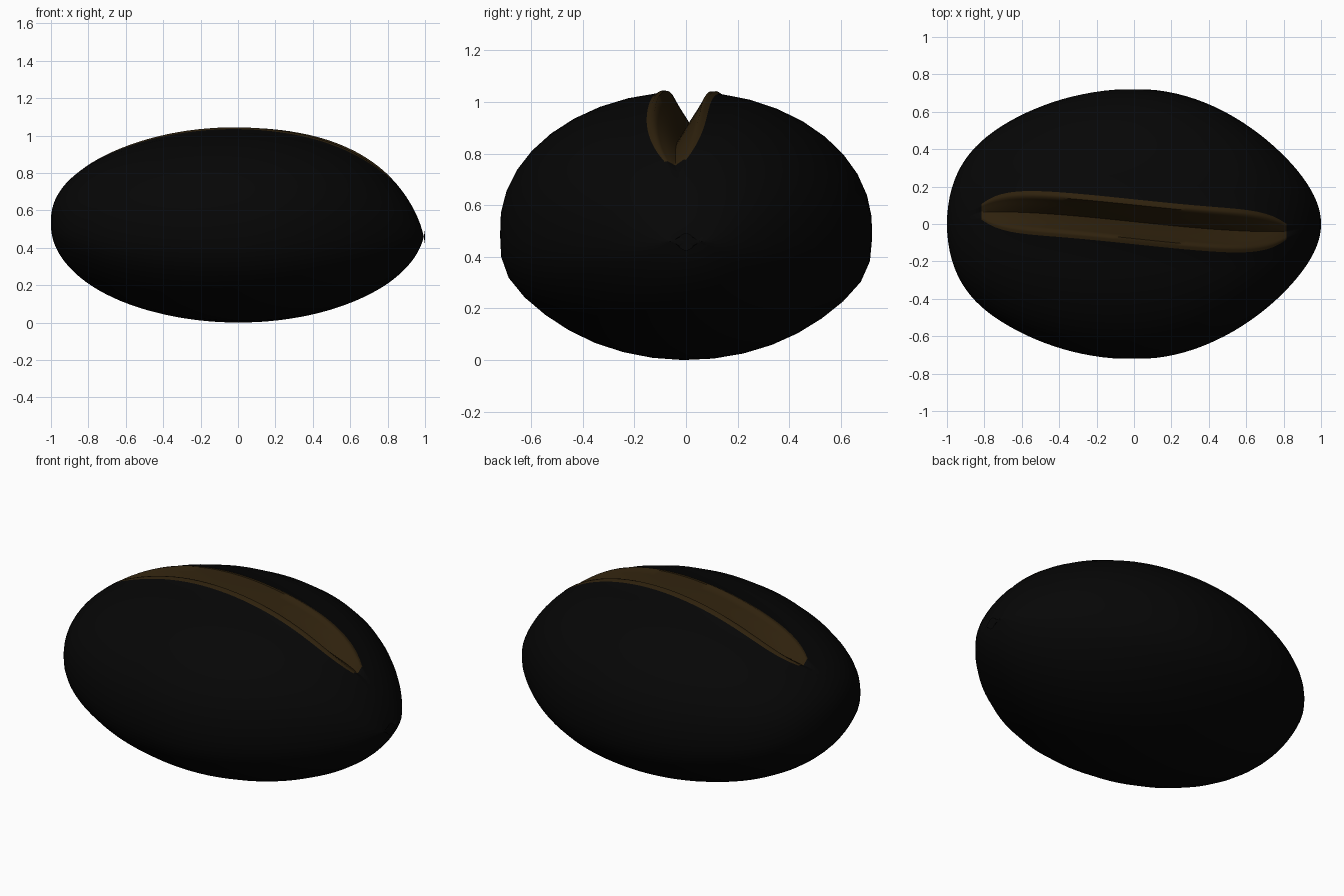
import bpy, bmesh, math

if "Cube" in bpy.data.objects:
    bpy.data.objects.remove(bpy.data.objects["Cube"])

def material(name, rgb):
    m = bpy.data.materials.new(name)
    m.diffuse_color = (*rgb, 1)
    m.use_nodes = True
    m.node_tree.nodes["Principled BSDF"].inputs["Base Color"].default_value = m.diffuse_color
    return m

LX, LY, LZ, CZ = 1.0, 0.72, 0.52, 0.52      # ellipsoid radii and centre height
RINGS, GROOVE, REST = 56, 16, 36            # lengthwise rings, strip columns, hull columns
END = 0.83                                  # half length of the crease strip

def width(x):                               # egg outline: full left end, narrower right end
    return LY * (1 - 0.25 * x**2.2 if x > 0 else 1 + 0.2 * abs(x)**6)

def hull_z(x, r, c):                        # c = cosine of the angle from the top
    droop = -0.09 * x**5 if x > 0 else 0.03 * abs(x)**5
    return CZ + LZ * r * c + droop * (0.5 + 0.5 * c) * (1.4 if x > 0 else 1)

def centre(x):                              # slightly slanted crease line
    return (0.012 - 0.105 * x + 0.06 * x**3) * min(1, (1 - x * x) * 3)

def half_width(x):
    r = math.sqrt(max(0, 1 - x * x))
    return max(0.06 * r, 0.12 * max(0, 1 - abs(x / 0.86)**8))

def crease(t, x):                           # V-shaped cut with a soft raised lip
    fade = max(0, 1 - abs(x / 0.86)**2.5)
    a = abs(t)
    lip = 0.016 * math.exp(-((a - 0.8) / 0.15)**2) * (1 - a**8)
    return fade * (lip - 0.16 * max(0, 1 - a / 0.8)**1.15)

bm = bmesh.new()
rings = []
for i in range(1, RINGS):
    u = math.pi * i / RINGS
    x, r = -LX * math.cos(u), math.sin(u)
    c, w, wy = centre(x), half_width(x), width(x) * r
    ring = []
    # crease columns
    for j in range(GROOVE + 1):
        t = -1 + 2 * j / GROOVE
        y = c + t * w
        z = hull_z(x, r, math.sqrt(max(0, 1 - (y / wy)**2)))
        ring.append(bm.verts.new((x, y, z + crease(t, x))))
    # rest of the hull, round under the bean
    a0 = math.asin((c + w) / wy)
    a1 = 2 * math.pi + math.asin((c - w) / wy)
    for k in range(1, REST):
        a = a0 + (a1 - a0) * k / REST
        # the flanks bulge a little below mid height
        bulge = 1 + 0.035 * math.exp(-((math.cos(a) + 0.4) / 0.25)**2)
        y = min(LY, max(-LY, wy * math.sin(a) * bulge))
        ring.append(bm.verts.new((x, y, hull_z(x, r, math.cos(a)))))
    rings.append(ring)

n = len(rings[0])
for A, B in zip(rings, rings[1:]):
    for j in range(n):
        k = (j + 1) % n
        f = bm.faces.new((A[j], A[k], B[k], B[j]))
        # brown strip inside the crease
        if j < GROOVE and abs(f.calc_center_median().x) < END:
            f.material_index = 1
# pointed ends
for ring, x in ((rings[0], -LX), (rings[-1], LX)):
    tip = bm.verts.new((x, 0, hull_z(x, 0, 0)))
    for j in range(n):
        bm.faces.new((tip, ring[j], ring[(j + 1) % n]))
bmesh.ops.recalc_face_normals(bm, faces=bm.faces)

me = bpy.data.meshes.new("bean")
bm.to_mesh(me)
bm.free()
me.materials.append(material("roasted black", (0.0018, 0.0018, 0.0018)))
me.materials.append(material("crease brown", (0.028, 0.0155, 0.004)))
ob = bpy.data.objects.new("bean", me)
bpy.context.collection.objects.link(ob)
bpy.context.view_layer.objects.active = ob
ob.select_set(True)
bpy.ops.object.shade_smooth_by_angle(angle=math.radians(60))
